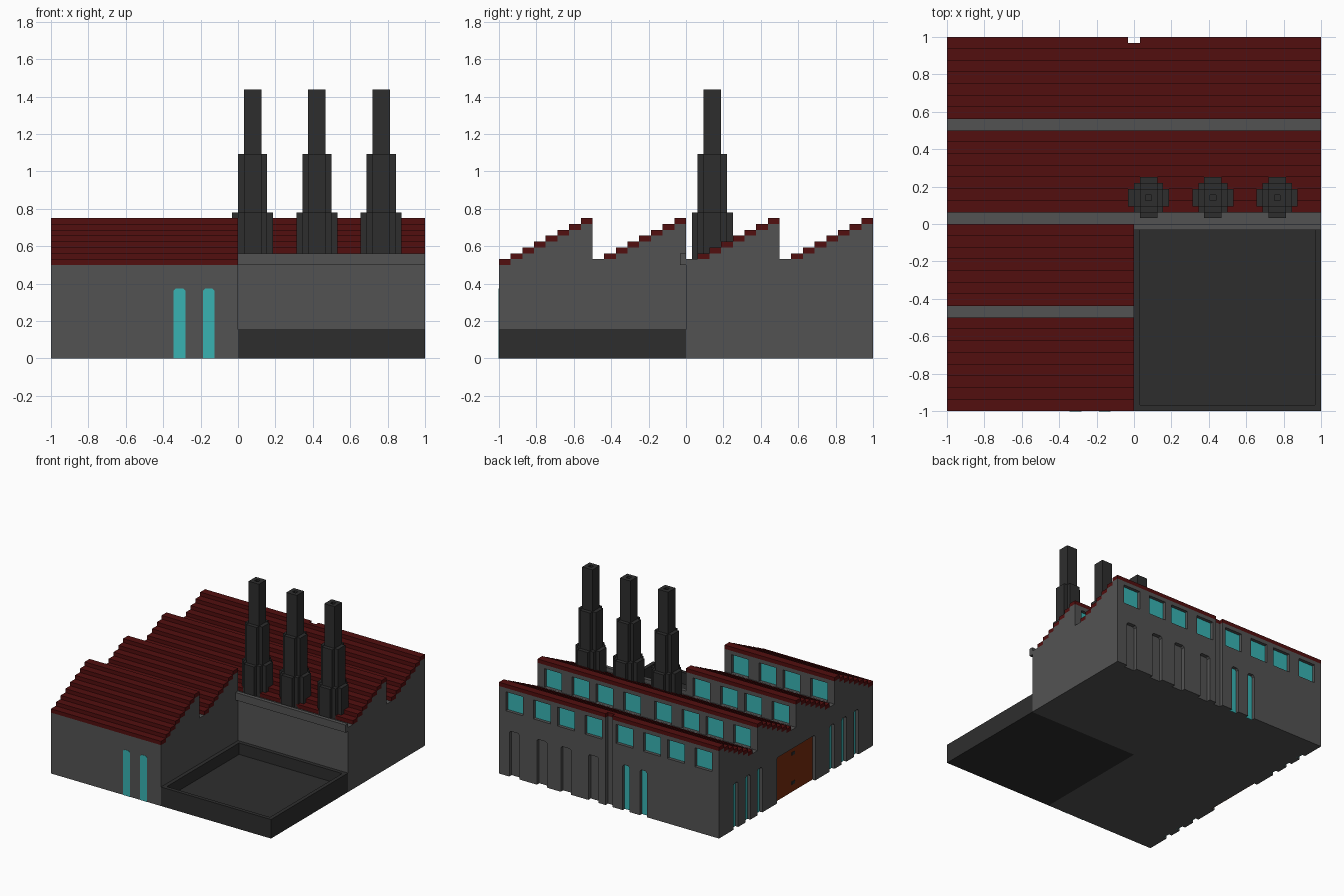
import bpy, bmesh, math
from mathutils import Vector

cube = bpy.data.objects.get("Cube")
if cube:
    bpy.data.objects.remove(cube, do_unlink=True)

U = 1 / 32  # building unit


def material(name, rgb):
    m = bpy.data.materials.new(name)
    m.use_nodes = True
    m.diffuse_color = (*rgb, 1)
    m.node_tree.nodes["Principled BSDF"].inputs["Base Color"].default_value = (*rgb, 1)
    return m


GREY = material("wall grey", (0.086, 0.086, 0.086))
DARK = material("dark charcoal", (0.027, 0.027, 0.027))
RED = material("roof red", (0.085, 0.0045, 0.0045))
TEAL = material("glass teal", (0.04, 0.45, 0.45))
BROWN = material("door brown", (0.19, 0.025, 0.004))


def prism(bm, pts, axis, lo, hi):
    """Extrude a 2D outline along an axis; the other two axes keep their order."""
    def place(p, d):
        c = list(p)
        c.insert("xyz".index(axis), d)
        return Vector(c)
    a = [bm.verts.new(place(p, lo)) for p in pts]
    b = [bm.verts.new(place(p, hi)) for p in pts]
    bm.faces.new(a)
    bm.faces.new(b[::-1])
    for i in range(len(pts)):
        j = (i + 1) % len(pts)
        bm.faces.new((a[i], b[i], b[j], a[j]))


def rect(u0, u1, v0, v1):
    return [(u0, v0), (u1, v0), (u1, v1), (u0, v1)]


def arch(u0, u1, z0, z1, c=0.013):
    return [(u0, z0), (u1, z0), (u1, z1 - c), (u1 - c, z1), (u0 + c, z1), (u0, z1 - c)]


def finish(name, bm, mat):
    bmesh.ops.recalc_face_normals(bm, faces=bm.faces)
    me = bpy.data.meshes.new(name)
    bm.to_mesh(me)
    bm.free()
    me.materials.append(mat)
    ob = bpy.data.objects.new(name, me)
    bpy.context.collection.objects.link(ob)
    return ob


def make(name, mat, *parts):
    bm = bmesh.new()
    for p in parts:
        prism(bm, *p)
    return finish(name, bm, mat)


def cut(ob, parts):
    """Carve closed prisms out of an object."""
    cutter = make("cutter", ob.data.materials[0], *parts)
    cutter.hide_render = True
    mod = ob.modifiers.new("cut", "BOOLEAN")
    mod.operation, mod.solver, mod.object = "DIFFERENCE", "EXACT", cutter
    bpy.context.view_layer.objects.active = ob
    bpy.ops.object.modifier_apply(modifier=mod.name)
    bpy.data.objects.remove(cutter, do_unlink=True)


# Saw-tooth walls
def sawtooth(y0, teeth):
    pts = [(y0, 0)]
    for t in range(teeth):
        for i in range(8):
            y = y0 + t * 0.5 + i * 2 * U
            z = 0.5 + i * U
            if i == 0 and y > -1:
                z += U
            pts += [(y, z), (y + 2 * U, z)]
    pts.append((y0 + teeth * 0.5, 0))
    # drop repeated points
    return [p for k, p in enumerate(pts) if p != pts[k - 1]]


front_hall = make("front_hall", GREY, (sawtooth(-1, 2), "x", -1, 0))
back_hall = make("back_hall", GREY, (sawtooth(0, 2), "x", -1, 1))

# Stepped red roof, with a slot for the rear groove
steps = []
for t in range(4):
    y0 = -1 + t * 0.5
    for i in range(0 if t == 0 else 1, 8):
        y, z = y0 + i * 2 * U, 0.5 + i * U
        x1 = 0 if y0 < 0 else 1
        if t == 3 and i == 7:
            steps.append((rect(y, y + U, z, z + U), "x", -1, 1))
            steps.append((rect(y + U, y + 2 * U, z, z + U), "x", -1, -U))
            steps.append((rect(y + U, y + 2 * U, z, z + U), "x", U, 1))
        else:
            steps.append((rect(y, y + 2 * U, z, z + U), "x", -1, x1))
make("roof", RED, *steps)

# Openings and their glass
E = 0.02   # how far cutters overshoot
G = 0.005  # glass thickness
cuts_front, cuts_back, glass = [], [], []
window_starts = [2 * U, 10 * U, 17 * U, 25 * U]

# clerestory windows on the upright side of every tooth
for y, cuts in ((-0.5, cuts_front), (0, cuts_front), (0.5, cuts_back), (1, cuts_back)):
    for s in window_starts:
        for x in (s, -s - 5 * U):
            if y < 0.5 and x > 0:
                continue
            cuts.append((rect(x, x + 5 * U, 17 * U + 0.001, 22 * U), "y", y - U, y + E))
            glass.append((rect(x, x + 5 * U, 17 * U + 0.001, 22 * U), "y", y - U, y - U + G))

# tall rear and front windows
for x in (-11 * U, -6 * U):
    cuts_back.append((arch(x, x + 2 * U, -E, 12 * U), "y", 1 - U, 1 + E))
    glass.append((arch(x, x + 2 * U, 0, 12 * U), "y", 1 - U, 1 - U + G))
    glass.append((arch(x, x + 2 * U, 0, 12 * U), "y", -1.002, -0.998))

# blind rear niches and the full-height groove
for s in window_starts:
    cuts_back.append((arch(s + U, s + 4 * U, -E, 12 * U), "y", 1 - U, 1 + E))
cuts_back.append((rect(-U, U, -E, 0.8), "y", 1 - U, 1 + E))

# tall side windows
for s in (14 * U, 19 * U, 24 * U):
    for y, cuts in ((s, cuts_back), (-s - 2 * U, cuts_front)):
        cuts.append((arch(y, y + 2 * U, -E, 12 * U), "x", -1 - E, -1 + U))
        glass.append((arch(y, y + 2 * U, 0, 12 * U), "x", -1 + U - G, -1 + U))

# side doorway spans both halls
doorway = (arch(-0.25, 0.25, -E, 12 * U), "x", -1 - E, -1 + U)
cut(front_hall, cuts_front + [doorway])
cut(back_hall, cuts_back + [doorway])
make("window_glass", TEAL, *glass)
make("side_door", BROWN, (arch(-0.25, 0.25, 0, 12 * U), "x", -1 + U - G, -1 + U))
make("door_fittings", DARK,
     *[(rect(-0.02, 0.02, z, z + 0.025), "x", -1 + U - G - 0.004, -1 + U - G)
       for z in (0.06, 0.3)])

# Parapet along the yard wall
make("parapet", GREY, (rect(-U, 0, 0.5, 18 * U), "x", 0, 1))

# Open basin in the yard
basin = make("basin", DARK, (rect(0, 1, -1, 0), "z", 0, 5 * U))
cut(basin, [(rect(U, 1 - U, -1 + U, -U), "z", 2 * U, 0.3)])


# Chimneys: stepped round tiers and a hollow square shaft
def ring(quarter, cx, cy):
    pts = []
    for _ in range(4):
        pts += [(cx + x * U, cy + y * U) for x, y in quarter]
        quarter = [(-y, x) for x, y in quarter]
    return pts


WIDE = [(3.5, 1.5), (2.5, 1.5), (2.5, 2.5), (1.5, 2.5), (1.5, 3.5)]
MID = [(2.5, 1.5), (1.5, 1.5), (1.5, 2.5)]
for n, cx in enumerate((2.5 * U, 13.5 * U, 24.5 * U), 1):
    cy = 4.5 * U
    make(f"chimney_base_{n}", DARK,
         (ring(WIDE, cx, cy), "z", 0.5, 25 * U),
         (ring(MID, cx, cy), "z", 25 * U, 35 * U))
    shaft = make(f"chimney_shaft_{n}", DARK,
                 (ring([(1.5, 1.5)], cx, cy), "z", 35 * U, 46 * U))
    cut(shaft, [(ring([(0.5, 0.5)], cx, cy), "z", 42 * U, 47 * U)])
